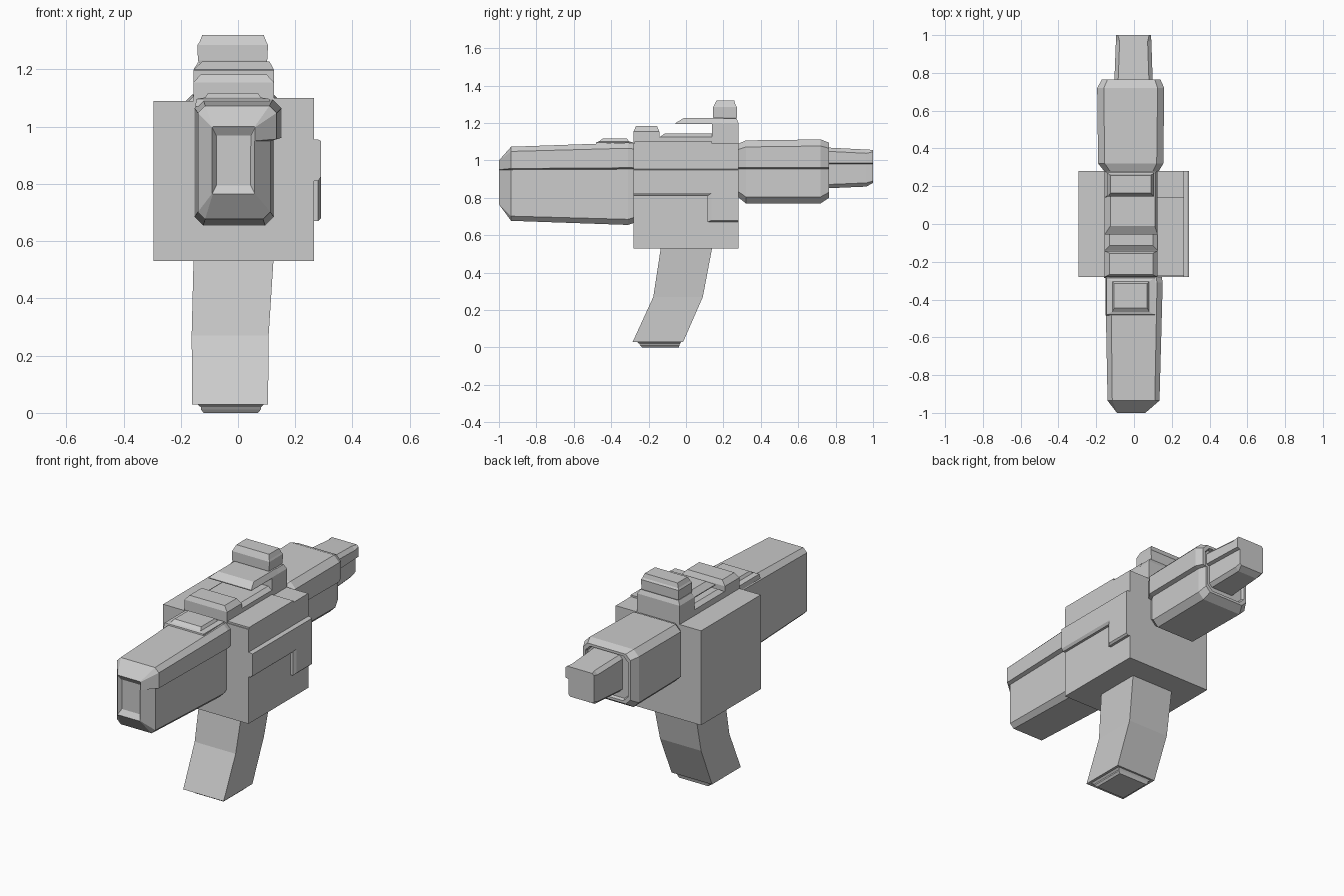
import bpy, bmesh


def loft(name, rings):
    """Skin a list of equal-length point rings and cap both ends."""
    bm = bmesh.new()
    vs = [[bm.verts.new(p) for p in ring] for ring in rings]
    n = len(vs[0])
    for a, b in zip(vs, vs[1:]):
        for i in range(n):
            j = (i + 1) % n
            bm.faces.new((a[i], a[j], b[j], b[i]))
    bm.faces.new(vs[0])
    bm.faces.new(vs[-1])
    bmesh.ops.recalc_face_normals(bm, faces=bm.faces)
    me = bpy.data.meshes.new(name)
    bm.to_mesh(me)
    bm.free()
    ob = bpy.data.objects.new(name, me)
    bpy.context.collection.objects.link(ob)
    return ob


def stack(name, *levels):
    """Rectangles (z, x0, x1, y0, y1) stacked upwards."""
    return loft(name, [[(x0, y0, z), (x1, y0, z), (x1, y1, z), (x0, y1, z)]
                       for z, x0, x1, y0, y1 in levels])


def stepped(name, *sections):
    """Chamfered sections along y whose upper right side overhangs by s at height zs."""
    rings = []
    for y, x0, x1, z0, z1, c, s, zs in sections:
        xl = x1 - s
        pts = [(x0 + c, z0), (xl - c, z0), (xl, z0 + c), (xl, zs), (x1, zs + s * .3),
               (x1, z1 - c), (x1 - c, z1), (x0 + c, z1), (x0, z1 - c), (x0, z0 + c)]
        rings.append([(x, y, z) for x, z in pts])
    return loft(name, rings)


# Central cube and its thin top cover
stack("receiver_block", (.53, -.295, .265, -.28, .28), (1.09, -.295, .265, -.28, .28))
stack("top_cover", (1.08, .11, .265, -.275, .14), (1.10, .11, .265, -.275, .14))

# L-shaped raised panel on the right side, edges bevelled inwards
inner = [(-.28, .955), (-.28, .81), (.115, .81), (.115, .67), (.28, .67), (.28, .955)]
outer = [(-.28, .95), (-.28, .825), (.135, .825), (.135, .68), (.28, .68), (.28, .95)]
loft("side_panel", [[(x, y, z) for y, z in prof]
                    for x, prof in ((.25, inner), (.28, inner), (.29, outer))])

# Front housing with a shallow recess in its nose
stepped("front_housing",
        (-.98, -.075, .045, .795, .97, .002, .002, .93),
        (-1.0, -.09, .06, .765, 1.0, .002, .002, .95),
        (-.935, -.14, .135, .677, 1.073, .025, .022, .95),
        (-.31, -.152, .152, .655, 1.095, .03, .027, .953),
        (-.27, -.145, .145, .668, 1.09, .03, .025, .953))
stack("front_top_plate", (1.07, -.15, .115, -.485, -.28), (1.097, -.145, .11, -.48, -.285),
      (1.102, -.115, .08, -.465, -.305), (1.117, -.105, .07, -.445, -.315))

# Rear housing with a slightly recessed end
stepped("rear_housing",
        (.27, -.15, .125, .81, 1.085, .03, .02, .955),
        (.32, -.19, .155, .77, 1.107, .035, .025, .955),
        (.72, -.195, .16, .77, 1.112, .035, .025, .955),
        (.765, -.17, .14, .80, 1.095, .03, .02, .955),
        (.765, -.155, .125, .815, 1.08, .03, .02, .955),
        (.745, -.15, .12, .82, 1.075, .03, .02, .955))

# Tail piece
stepped("tail",
        (.73, -.105, .10, .85, 1.07, .02, .02, .98),
        (.965, -.096, .092, .86, 1.058, .02, .02, .98),
        (1.0, -.095, .09, .88, 1.056, .01, .02, .98))

# Blocks along the top
stack("top_spine", (1.05, -.155, .125, -.28, .28), (1.125, -.155, .125, -.14, .28),
      (1.143, -.13, .10, -.115, .25))
stack("front_top_block", (1.05, -.155, .125, -.28, -.143), (1.155, -.155, .125, -.28, -.143),
      (1.183, -.13, .10, -.268, -.155))
stack("sight_riser", (1.05, -.155, .125, .14, .28), (1.20, -.155, .125, .14, .28),
      (1.225, -.14, .11, .15, .27))
stack("sight_shelf", (1.195, -.155, .125, -.055, .20), (1.20, -.155, .125, -.055, .20),
      (1.228, -.125, .11, -.01, .20))
stack("sight_head", (1.21, -.13, .095, .15, .265), (1.232, -.14, .102, .145, .272),
      (1.285, -.142, .105, .145, .272), (1.295, -.135, .10, .15, .265),
      (1.32, -.125, .09, .163, .258))

# Bent grip and stepped foot plug
stack("grip", (.03, -.16, .105, -.285, -.015), (.27, -.162, .107, -.175, .09),
      (.55, -.155, .125, -.132, .143))
stack("grip_foot", (0, -.12, .07, -.235, -.038), (.012, -.13, .08, -.245, -.035),
      (.02, -.13, .08, -.25, -.032), (.04, -.155, .10, -.275, -.02))
